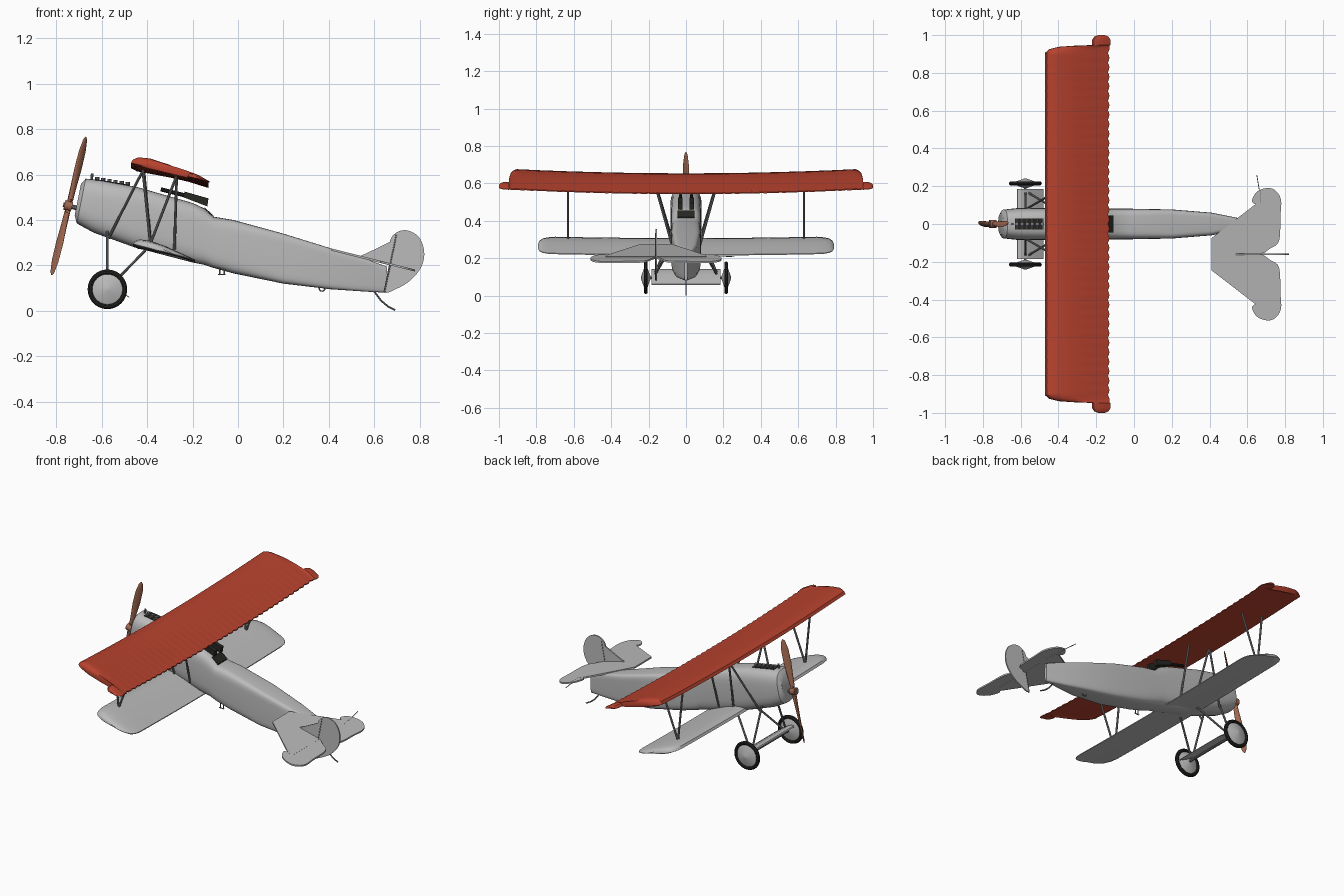
import bpy, bmesh, math
from mathutils import Vector

if "Cube" in bpy.data.objects:
    bpy.data.objects.remove(bpy.data.objects["Cube"])


def material(name, rgb):
    m = bpy.data.materials.new(name)
    m.use_nodes = True
    m.diffuse_color = (*rgb, 1)
    m.node_tree.nodes["Principled BSDF"].inputs["Base Color"].default_value = (*rgb, 1)
    return m


GREY = material("pale grey", (0.5, 0.5, 0.5))
RED = material("wing red", (0.48, 0.055, 0.028))
WOOD = material("propeller wood", (0.36, 0.14, 0.08))
STEEL = material("strut grey", (0.22, 0.22, 0.23))
BLACK = material("rubber black", (0.02, 0.02, 0.017))


def finish(bm, name, mat, smooth=True):
    bmesh.ops.recalc_face_normals(bm, faces=bm.faces)
    me = bpy.data.meshes.new(name)
    bm.to_mesh(me)
    bm.free()
    ob = bpy.data.objects.new(name, me)
    bpy.context.collection.objects.link(ob)
    me.materials.append(mat)
    if smooth:
        bpy.ops.object.select_all(action='DESELECT')
        ob.select_set(True)
        bpy.context.view_layer.objects.active = ob
        bpy.ops.object.shade_smooth_by_angle(angle=math.radians(35))
    return ob


def loft(name, rings, mat):
    bm = bmesh.new()
    rows = [[bm.verts.new(p) for p in ring] for ring in rings]
    for a, b in zip(rows, rows[1:]):
        for i in range(len(a)):
            j = (i + 1) % len(a)
            bm.faces.new((a[i], a[j], b[j], b[i]))
    bm.faces.new(rows[0])
    bm.faces.new(rows[-1])
    return finish(bm, name, mat)


def plate(name, outline, offset, mat):
    # flat outline thickened along the offset vector
    half = Vector(offset) / 2
    return loft(name, [[Vector(p) - half for p in outline], [Vector(p) + half for p in outline]], mat)


def rod(name, a, b, r, mat=STEEL, r2=None, sides=10):
    a, b = Vector(a), Vector(b)
    bm = bmesh.new()
    bmesh.ops.create_cone(bm, cap_ends=True, segments=sides, radius1=r,
                          radius2=r if r2 is None else r2, depth=(b - a).length)
    bm.transform((b - a).to_track_quat('Z', 'Y').to_matrix().to_4x4())
    bmesh.ops.translate(bm, verts=bm.verts, vec=(a + b) / 2)
    return finish(bm, name, mat)


def rounded(points, steps=4):
    # closed Catmull-Rom outline
    out, n = [], len(points)
    for i in range(n):
        p = [Vector(points[(i + k) % n]) for k in (-1, 0, 1, 2)]
        for s in range(steps):
            t = s / steps
            out.append(0.5 * (2 * p[1] + (p[2] - p[0]) * t + (2 * p[0] - 5 * p[1] + 4 * p[2] - p[3]) * t * t
                              + (3 * p[1] - p[0] - 3 * p[2] + p[3]) * t ** 3))
    return out


# Fuselage: x, top, bottom, half width, squareness, forward lean
def fuselage_ring(x, top, bot, w, power, lean, n=40):
    ring, zc, h = [], (top + bot) / 2, (top - bot) / 2
    for i in range(n):
        a = 2 * math.pi * i / n
        c, s = math.cos(a), math.sin(a)
        y = w * math.copysign(abs(c) ** (2 / power), c)
        z = h * math.copysign(abs(s) ** (2 / power), s)
        ring.append((x + lean * z, y, zc + z))
    return ring


body = [(-0.705, .56, .42, .055, 2.6, .2), (-0.69, .582, .385, .076, 2.8, .2),
        (-0.62, .575, .345, .084, 3, .15), (-0.45, .545, .28, .084, 3.5, .05),
        (-0.2, .475, .213, .081, 4, 0), (-0.15, .452, .203, .081, 4, 0),
        (-0.11, .415, .19, .081, 4.5, 0), (-0.02, .4, .165, .081, 5, 0),
        (0.2, .34, .12, .077, 7, 0), (0.41, .275, .095, .06, 7, 0),
        (0.56, .23, .085, .03, 6, 0), (0.655, .195, .08, .008, 4, 0)]
loft("fuselage", [fuselage_ring(*s) for s in body], GREY)

# Wings: one airfoil section swept along y
AIRFOIL = [(0, 0), (.03, .018), (.1, .033), (.25, .041), (.5, .035), (.75, .02), (1, .004),
           (1, -.002), (.75, .003), (.5, .001), (.25, -.004), (.08, -.008)]


def wing_ring(y, le, te, plane, dihedral, thick):
    base = dihedral * (y * y)
    ring = []
    for u, t in AIRFOIL:
        x = le + u * (te - le)
        ring.append((x, y, plane[0] + plane[1] * x + base + t * thick))
    return ring


def wing(name, mat, flat, tips, plane, dihedral, thick, bays=0):
    le, te, span = flat
    half = []
    count = bays * 4 if bays else 8
    for i in range(count + 1):
        y = span * i / count
        scallop = -0.008 * abs(math.cos(math.pi * i / 4)) ** 3 if bays else 0
        half.append((y, le, te + scallop, thick))
    half += [(y, a, b, thick * k) for y, a, b, k in tips]
    stations = [(-y, a, b, k) for y, a, b, k in reversed(half[1:])] + half
    return loft(name, [wing_ring(y, a, b, plane, dihedral, k) for y, a, b, k in stations], mat)


wing("upper_wing", RED, (-.472, -.13, .905),
     [(.925, -.45, -.13, .9), (.938, -.4, -.13, .8), (.945, -.3, -.13, .7), (.947, -.222, -.125, .55),
      (.975, -.222, -.125, .5), (.992, -.21, -.135, .4), (1, -.19, -.155, .2)],
     (.511, -.25), .027, 1, 18)
wing("lower_wing", GREY, (-.462, -.19, .7),
     [(.74, -.455, -.195, .9), (.765, -.44, -.21, .8), (.782, -.41, -.24, .6), (.79, -.37, -.28, .3)],
     (.166, -.26), .015, .85)


# Tail surfaces, set to one side of the body
TAIL_Y = -0.16


def tail_point(x, dy):
    return (x, TAIL_Y + dy, .27 - .25 * (x - .41))


stab = [(.41, .085), (.65, .27), (.68, .27), (.68, 0)]
plate("stabilizer", [tail_point(x, d) for x, d in stab] + [tail_point(x, -d) for x, d in stab[2::-1]],
      (0, 0, .01), GREY)
elevator = [(.675, .01), (.72, .03), (.768, .07), (.775, .2), (.778, .29), (.745, .34), (.7, .35),
            (.65, .33), (.625, .285), (.64, .265), (.67, .26), (.672, .13)]
for side, label in ((1, "left"), (-1, "right")):
    plate("elevator_" + label, rounded([tail_point(x, side * d) for x, d in elevator]), (0, 0, .009), GREY)

rudder = [(.647, .082), (.7, .098), (.76, .135), (.808, .195), (.82, .26), (.8, .32), (.76, .35),
          (.72, .354), (.685, .335), (.668, .3), (.675, .24), (.66, .15)]
plate("rudder", rounded([(x, TAIL_Y, z) for x, z in rudder]), (0, .008, 0), GREY)
plate("tail_fin", [(x, TAIL_Y, z) for x, z in ((.53, .237), (.6, .27), (.68, .31), (.68, .2))],
      (0, .008, 0), GREY)
rod("rudder_post", (.645, TAIL_Y, .08), (.697, TAIL_Y, .335), .005, STEEL)
rod("elevator_hinge", tail_point(.67, -.27), tail_point(.67, .34), .005, STEEL)
rod("tail_brace", tail_point(.67, .3), tail_point(.65, .42), .002, STEEL)

# Tail skid and underside fittings
skid = [(.6, 0, .085), (.63, 0, .045), (.66, 0, .02), (.692, 0, .003)]
for a, b in zip(skid, skid[1:]):
    rod("tail_skid", a, b, .004, STEEL)
for x in (-.08, -.06):
    rod("step_leg", (x, -.06, .19), (x, -.06, .16), .003)
rod("step_bar", (-.088, -.06, .16), (-.055, -.06, .16), .003)
bpy.ops.mesh.primitive_torus_add(location=(.37, 0, .1), rotation=(math.pi / 2, 0, 0), major_radius=.013,
                                 minor_radius=.003, major_segments=16, minor_segments=6)
bpy.context.object.name = "lifting_ring"
bpy.context.object.data.materials.append(STEEL)

# Struts, wheels and guns on both sides
AXLE = (-.575, .095)
for s, label in ((1, "left"), (-1, "right")):
    rod("wing_strut_front_" + label, (-.42, s * .63, .63), (-.385, s * .63, .285), .006)
    rod("wing_strut_rear_" + label, (-.27, s * .63, .595), (-.39, s * .63, .285), .006)
    rod("cabane_front_" + label, (-.415, s * .17, .625), (-.57, s * .08, .32), .006)
    rod("cabane_middle_" + label, (-.415, s * .17, .625), (-.385, s * .08, .3), .006)
    rod("cabane_rear_" + label, (-.27, s * .165, .59), (-.28, s * .075, .27), .006)
    rod("gear_front_" + label, (AXLE[0], s * .175, AXLE[1]), (-.575, s * .07, .35), .006)
    rod("gear_rear_" + label, (AXLE[0], s * .175, AXLE[1]), (-.4, s * .07, .275), .006)
    hub = Vector((AXLE[0], s * .215, AXLE[1]))
    for out in (1, -1):
        rod("wheel_cover_" + label, hub, hub + Vector((0, out * .025, 0)), .077, GREY, .008, 32)
    bpy.ops.mesh.primitive_torus_add(location=hub, rotation=(math.pi / 2, 0, 0), major_radius=.076,
                                     minor_radius=.011, major_segments=40, minor_segments=10)
    bpy.context.object.name = "tyre_" + label
    bpy.context.object.data.materials.append(BLACK)
    bpy.ops.object.shade_smooth_by_angle()
    rod("gun_barrel_" + label, (-.34, s * .03, .535), (-.2, s * .03, .5), .009, BLACK)
    plate("gun_body_" + label, [(-.24, s * .03, .5), (-.235, s * .03, .525), (-.13, s * .03, .495),
                                (-.135, s * .03, .46)], (0, .025, 0), BLACK)
rod("axle", (AXLE[0], -.22, AXLE[1]), (AXLE[0], .22, AXLE[1]), .007)
loft("axle_fairing", [wing_ring(y, -.62, -.478, (-.19, -.52), 0, .5) for y in (-.185, .185)], GREY)

# Exposed engine along the top of the nose
plate("engine_slot", [(-.63, -.03, .577), (-.48, -.03, .551), (-.48, .03, .551), (-.63, .03, .577)],
      (0, 0, .008), BLACK)
for i in range(6):
    x = -.62 + i * .027
    z = .578 - .17 * (x + .62)
    rod("engine_cylinder", (x, 0, z - .02), (x, 0, z + .012), .01, STEEL)
    rod("engine_rib", (x, -.03, z), (x, .03, z), .004, STEEL)
rod("filler_cap", (-.645, 0, .57), (-.642, 0, .605), .006, STEEL)

# Cockpit opening behind the guns
plate("cockpit_opening", [(-.148, -.045, .453), (-.148, .045, .453), (-.108, .045, .417),
                          (-.108, -.045, .417)], (0, 0, .006), BLACK)

# Propeller with twisted blades on a tilted shaft
centre, along, axis = Vector((-.745, 0, .462)), Vector((.24, 0, .97)), Vector((.97, 0, -.24))
blade = [(.314, .003, .002), (.3, .012, .004), (.25, .021, .005), (.17, .022, .007), (.09, .016, .01),
         (.03, .013, .013)]
blade_rings = []
for sgn, rows in ((-1, blade), (1, blade[::-1])):
    for d, chord, thick in rows:
        turn = sgn * math.radians(45)
        across = Vector((0, 1, 0)) * math.cos(turn) + axis * math.sin(turn)
        normal = along.cross(across)
        blade_rings.append([centre + along * d * sgn
                            + across * chord * math.cos(k * math.pi / 6)
                            + normal * thick * math.sin(k * math.pi / 6) for k in range(12)])
loft("propeller", blade_rings, WOOD)
rod("propeller_hub", centre - axis * .02, centre + axis * .015, .022, WOOD, sides=16)
rod("propeller_shaft", centre - axis * .025, centre + axis * .08, .01, STEEL)
